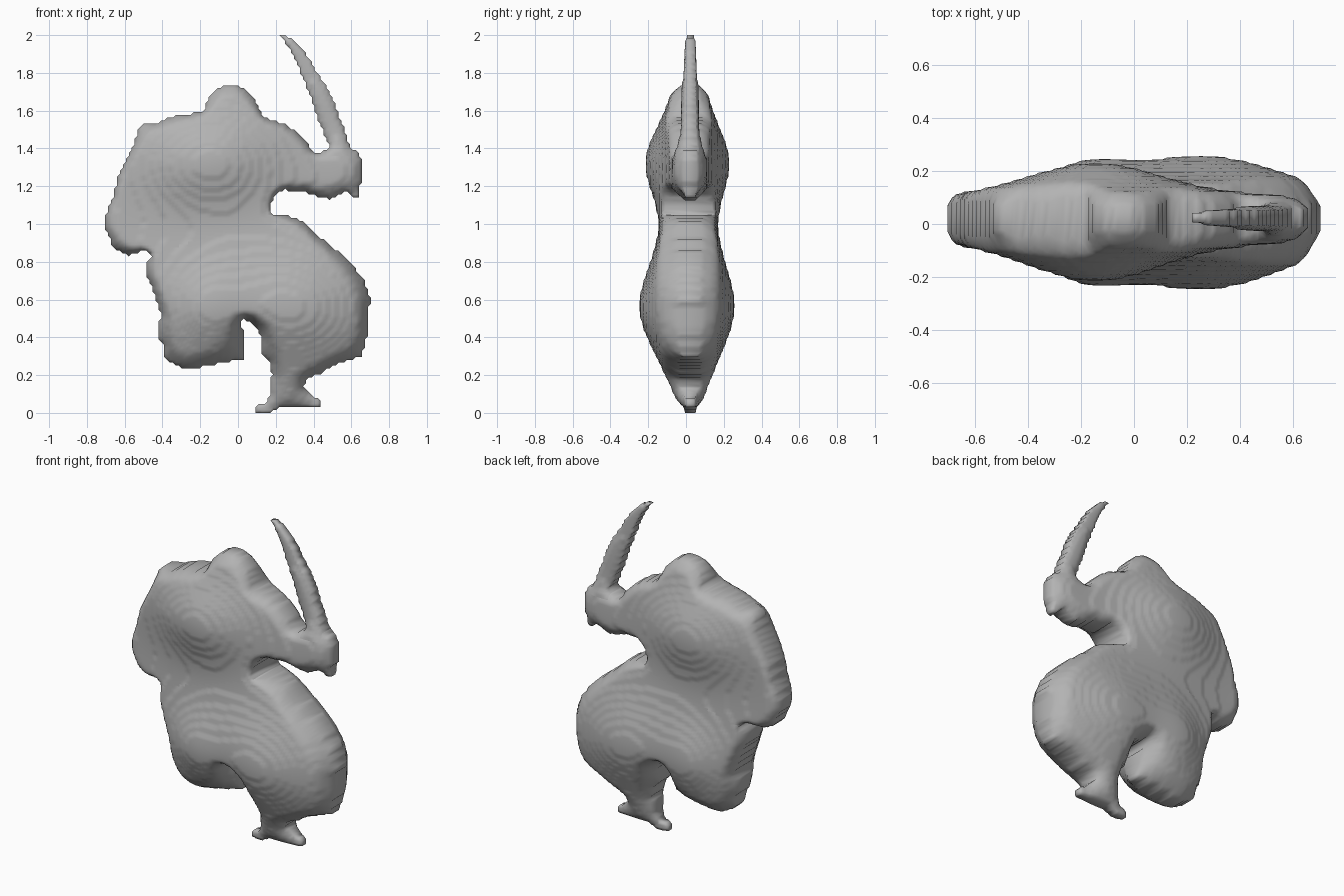
import bpy
import bmesh
import math

cube = bpy.data.objects.get("Cube")
if cube:
    bpy.data.objects.remove(cube, do_unlink=True)

STEP = 1 / 64          # size of one sculpting cell
PLANE = 0.025          # depth of the middle plane
COLS, ROWS = 46, 129   # half width and height in cells

# Outlines of the parts, as (x, z) points
sabre = [
    (.22, 2.01), (.27, 1.99), (.33, 1.94), (.42, 1.8), (.5, 1.67), (.59, 1.42),
    (.58, 1.36), (.47, 1.36), (.48, 1.42), (.43, 1.54), (.37, 1.71), (.295, 1.89),
]
upper_body = [
    (-.45, .84), (-.5, .86), (-.58, .83), (-.66, .88), (-.7, .97), (-.7, 1.05),
    (-.66, 1.15), (-.63, 1.27), (-.6, 1.33), (-.55, 1.42), (-.53, 1.5), (-.5, 1.535),
    (-.42, 1.54), (-.34, 1.57), (-.18, 1.6), (-.16, 1.66), (-.13, 1.7), (-.08, 1.73),
    (0, 1.73), (.05, 1.7), (.09, 1.65), (.13, 1.57), (.24, 1.53), (.33, 1.47),
    (.385, 1.4), (.4, 1.37), (.5, 1.4), (.62, 1.4), (.65, 1.36), (.655, 1.25),
    (.64, 1.13), (.57, 1.17), (.48, 1.13), (.38, 1.16), (.24, 1.18), (.19, 1.15),
    (.17, 1.1), (.18, 1.05),
]
lower_body = [
    (-.45, .84), (-.42, 1.05), (.18, 1.05), (.24, 1.05), (.34, 1.02), (.37, .98),
    (.47, .9), (.58, .81), (.67, .7), (.7, .6), (.69, .48), (.68, .38),
    (.65, .3), (.6, .28), (.5, .25), (.44, .21), (.37, .18), (.35, .14),
    (.38, .1), (.43, .07), (.44, .03), (.22, .03), (.17, 0), (.09, -.01),
    (.1, .04), (.16, .06), (.165, .12), (.18, .2), (.17, .27), (.12, .32),
    (.12, .4), (.1, .45), (.05, .49), (.02, .5), (.03, .4), (.03, .28),
    (-.05, .27), (-.15, .25), (-.27, .225), (-.36, .27), (-.39, .3), (-.385, .36),
    (-.43, .41), (-.41, .52), (-.45, .65), (-.49, .74), (-.48, .8),
]
parts = {"sabre": sabre, "upper_body": upper_body, "lower_body": lower_body}


def inside(outline, x, z):
    hit = False
    for (ax, az), (bx, bz) in zip(outline, outline[1:] + outline[:1]):
        if (az > z) != (bz > z) and x < (bx - ax) * (z - az) / (bz - az) + ax:
            hit = not hit
    return hit


def touches(outline, i, j):
    """True when a node lies in the outline or just beside it."""
    reach = 0.35
    return any(inside(outline, (i + a) * STEP, (j + b) * STEP)
               for a in (-reach, reach) for b in (-reach, reach))


# Mark the grid nodes each part covers
owner = {}
for i in range(-COLS, COLS + 1):
    for j in range(ROWS):
        for name, outline in parts.items():
            if touches(outline, i, j):
                owner[i, j] = name
                break

# Relax an inflated membrane stretched over the whole silhouette
swell = dict.fromkeys(owner, 0.0)
for sweep in range(260):
    for i, j in owner:
        around = (swell.get((i - 1, j), 0) + swell.get((i + 1, j), 0)
                  + swell.get((i, j - 1), 0) + swell.get((i, j + 1), 0))
        swell[i, j] += 1.85 * ((around + STEP * STEP) / 4 - swell[i, j])


def bulge(x, z, cx, cz, wide, tall):
    return math.exp(-((x - cx) / wide) ** 2 - ((z - cz) / tall) ** 2)


def half_depth(node):
    """Membrane height, softly limited by the chest, hip and thigh masses."""
    x, z = node[0] * STEP, node[1] * STEP
    height = 0.015 + 2.5 * (2 * max(swell[node], 0)) ** 0.8
    limit = (0.085 + 0.13 * bulge(x, z, -.15, 1.33, .35, .26)
             + 0.12 * bulge(x, z, .1, .62, .65, .42)
             + 0.06 * bulge(x, z, .32, .52, .3, .25)
             + 0.05 * bulge(x, z, -.17, .54, .17, .2))
    soft = (height ** -8 + limit ** -8) ** (-1 / 8)
    terrace = round(soft / STEP) * STEP
    return 0.6 * soft + 0.4 * terrace   # faint carved terraces


# Cells of the grid, and the edges that lie on the silhouette
cells, rims = [], set()
for i in range(-COLS, COLS):
    for j in range(ROWS):
        cell = [n for n in ((i, j), (i + 1, j), (i + 1, j + 1), (i, j + 1)) if n in owner]
        if len(cell) < 3:
            continue
        cells.append(cell)
        for a, b in zip(cell, cell[1:] + cell[:1]):
            if (b, a) in rims:
                rims.remove((b, a))
            else:
                rims.add((a, b))

clay = bpy.data.materials.new("grey clay")
clay.use_nodes = True
clay.diffuse_color = (0.45, 0.45, 0.45, 1)
clay.node_tree.nodes["Principled BSDF"].inputs["Base Color"].default_value = clay.diffuse_color


def build_part(name):
    bm = bmesh.new()
    front, back = {}, {}

    def vertex(layer, node, side):
        if node not in layer:
            y = PLANE + side * half_depth(node)
            layer[node] = bm.verts.new((node[0] * STEP, y, node[1] * STEP))
        return layer[node]

    # Front and back skins, joined by a wall along the silhouette
    for cell in cells:
        if owner[cell[0]] != name:
            continue
        bm.faces.new([vertex(front, n, -1.08) for n in cell])
        bm.faces.new([vertex(back, n, 0.92) for n in reversed(cell)])
        for a, b in zip(cell, cell[1:] + cell[:1]):
            if (a, b) in rims:
                bm.faces.new((front[b], front[a], back[a], back[b]))

    mesh = bpy.data.meshes.new(name)
    bm.to_mesh(mesh)
    bm.free()
    mesh.materials.append(clay)
    mesh.shade_smooth()
    bpy.context.collection.objects.link(bpy.data.objects.new(name, mesh))


for part in parts:
    build_part(part)
